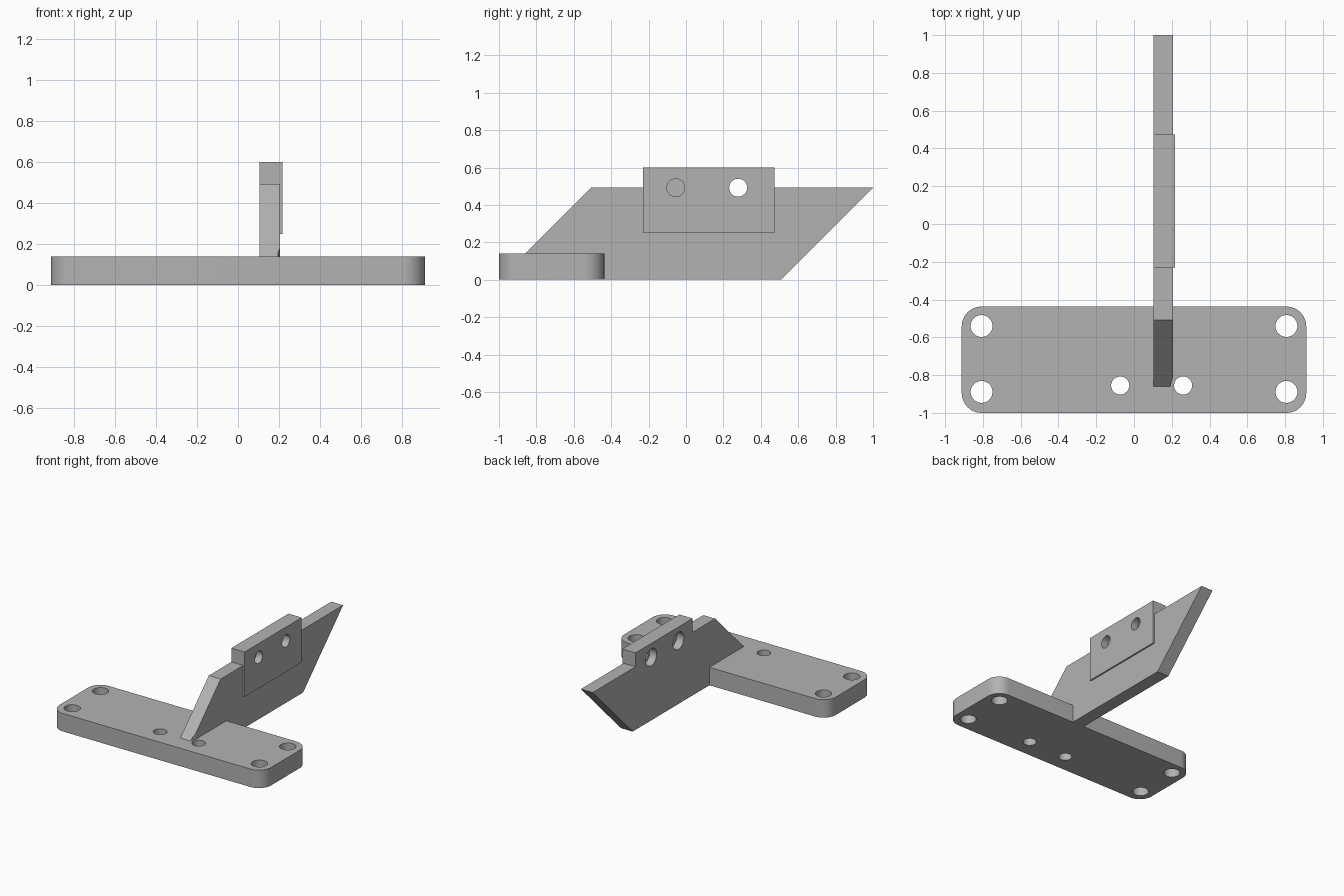
import bpy, bmesh, math
from mathutils import Matrix

if "Cube" in bpy.data.objects:
    bpy.data.objects.remove(bpy.data.objects["Cube"])

grey = bpy.data.materials.new("plain_grey")
grey.diffuse_color = (0.45, 0.45, 0.45, 1)
grey.use_nodes = True
grey.node_tree.nodes["Principled BSDF"].inputs["Base Color"].default_value = grey.diffuse_color


def make(name, bm):
    bmesh.ops.recalc_face_normals(bm, faces=bm.faces)
    me = bpy.data.meshes.new(name)
    bm.to_mesh(me)
    bm.free()
    me.materials.append(grey)
    ob = bpy.data.objects.new(name, me)
    bpy.context.collection.objects.link(ob)
    return ob


def extrude(name, points, offset):
    bm = bmesh.new()
    face = bm.faces.new([bm.verts.new(p) for p in points])
    new = bmesh.ops.extrude_face_region(bm, geom=[face])["geom"]
    verts = [v for v in new if isinstance(v, bmesh.types.BMVert)]
    bmesh.ops.translate(bm, verts=verts, vec=offset)
    return make(name, bm)


def cylinder(centre, radius, depth, axis="Z"):
    bm = bmesh.new()
    turn = Matrix.Rotation(math.pi / 2, 4, "Y") if axis == "X" else Matrix()
    bmesh.ops.create_cone(bm, cap_ends=True, segments=48, radius1=radius, radius2=radius,
                          depth=depth, matrix=Matrix.Translation(centre) @ turn)
    return make("cutter", bm)


def combine(target, other, operation):
    bpy.context.view_layer.objects.active = target
    mod = target.modifiers.new("bool", "BOOLEAN")
    mod.operation, mod.solver, mod.object = operation, "EXACT", other
    bpy.ops.object.modifier_apply(modifier=mod.name)
    bpy.data.objects.remove(other)


# Base plate with rounded corners
R, X, Y0, Y1, H = 0.105, 0.912, -1.0, -0.437, 0.14
outline = []
for k, (cx, cy) in enumerate([(X - R, Y1 - R), (R - X, Y1 - R), (R - X, Y0 + R), (X - R, Y0 + R)]):
    for i in range(13):
        a = math.pi / 2 * (k + i / 12)
        outline.append((cx + R * math.cos(a), cy + R * math.sin(a), 0))
bracket = extrude("mounting_bracket", outline, (0, 0, H))

# Slanted blade, with screw-head clearance beside the right small hole
XB = 0.104
blade = extrude("blade", [(XB, y, z) for y, z in
                [(-1, 0), (0.508, 0), (1, 0.492), (-0.508, 0.492)]], (0.102, 0, 0))
combine(blade, cylinder((0.26, -0.855, H + 0.5), 0.066, 1.0), "DIFFERENCE")

# Raised tab, flush with the blade on the left
tab = extrude("tab", [(XB, y, z) for y, z in
              [(-0.23, 0.25), (0.473, 0.25), (0.473, 0.6), (-0.23, 0.6)]], (0.114, 0, 0))
combine(blade, tab, "UNION")

# Tab holes, counterbored from the left
for y in (-0.055, 0.279):
    combine(blade, cylinder((0.16, y, 0.492), 0.048, 0.5, "X"), "DIFFERENCE")
    combine(blade, cylinder((XB - 0.04, y, 0.492), 0.067, 0.2, "X"), "DIFFERENCE")
combine(bracket, blade, "UNION")

# Plate holes
holes = [(sx * 0.807, y, 0.058) for sx in (-1, 1) for y in (-0.54, -0.889)]
holes += [(x, -0.855, 0.048) for x in (-0.073, 0.26)]
for x, y, r in holes:
    combine(bracket, cylinder((x, y, 0.07), r, 0.3), "DIFFERENCE")

bpy.ops.object.select_all(action="DESELECT")
bracket.select_set(True)
bpy.context.view_layer.objects.active = bracket
bpy.ops.object.shade_smooth_by_angle(angle=math.radians(30))
